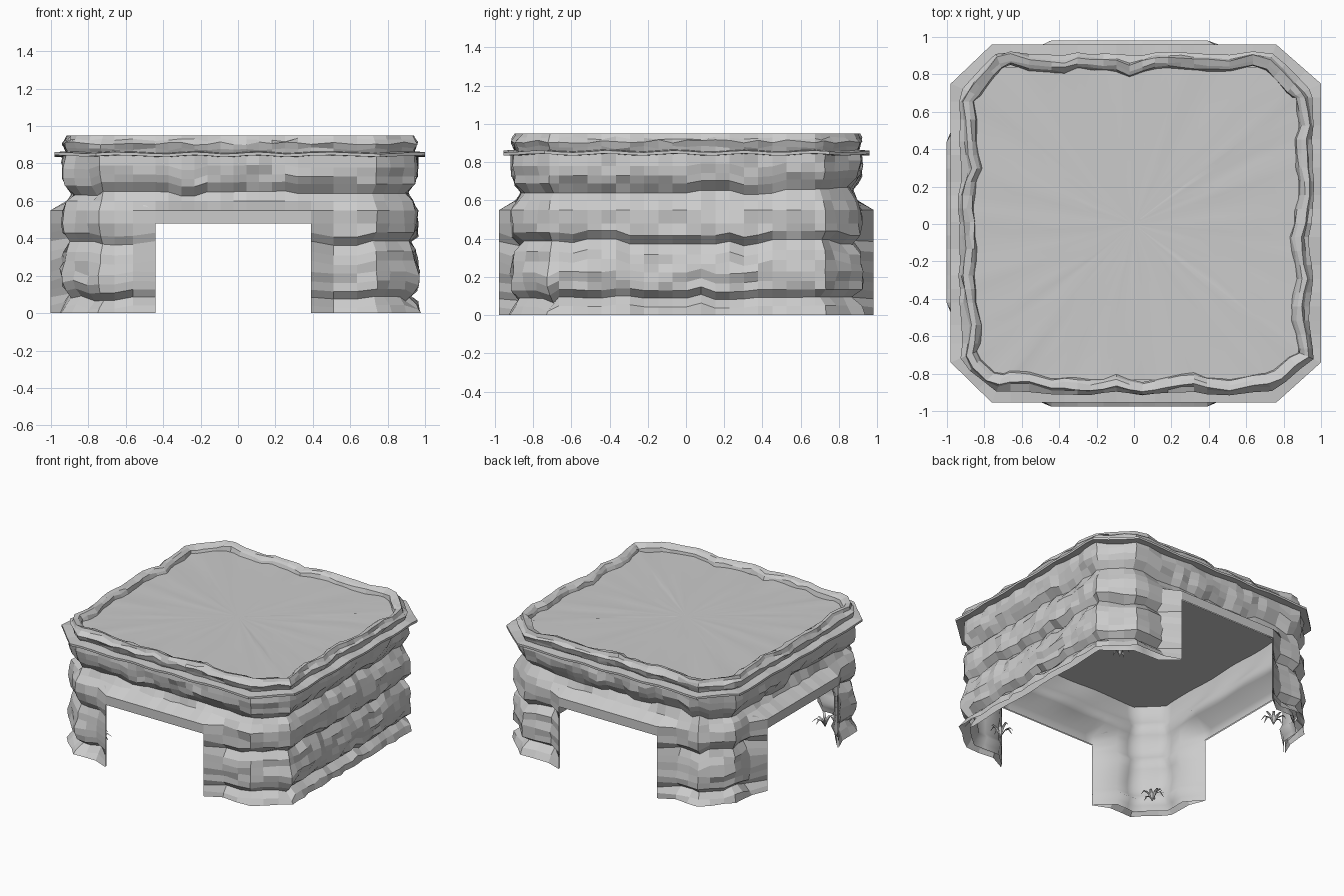
import bpy, math, random
from mathutils import Vector

if "Cube" in bpy.data.objects:
    bpy.data.objects.remove(bpy.data.objects["Cube"])

random.seed(7)

# Octagonal footprint, counter-clockwise from the front edge
CORNERS = [Vector(c) for c in [(-.76, -.955), (.76, -.955), (1, -.74), (1, .75),
                               (.76, .96), (-.76, .96), (-.98, .75), (-.98, -.74)]]
# Doorways: edge index -> (axis, low, high)
DOORS = {0: (0, -.44, .39), 4: (0, -.44, .39), 6: (1, -.42, .44)}
DOOR_TOP, FRAME_TOP = .48, .55


def normal_in(i):
    d = (CORNERS[(i + 1) % 8] - CORNERS[i % 8]).normalized()
    return Vector((-d.y, d.x))


def make_columns():
    """Plan points: (position, inward direction, in a doorway)."""
    cols = []
    for i in range(8):
        a, b = CORNERS[i], CORNERS[(i + 1) % 8]
        n, prev = normal_in(i), normal_in((i + 7) % 8)
        ts = [k / 20 for k in range(20)] if i % 2 == 0 else [0, 1 / 3, 2 / 3]
        lo = hi = None
        if i in DOORS:
            ax, l, h = DOORS[i]
            lo, hi = sorted(((v - a[ax]) / (b[ax] - a[ax])) for v in (l, h))
            m = .08
            ts = ([0, (lo - m) / 2, lo - m] + [lo + (hi - lo) * k / 12 for k in range(13)] +
                  [hi + m, (hi + m + 1) / 2])
        for t in ts:
            d = n if t > 0 else (n + prev) / (1 + n.dot(prev))
            gate = lo is not None and lo - 1e-5 <= t <= hi + 1e-5
            cols.append((a.lerp(b, t), d, gate))
    return cols


COLS = make_columns()
N = len(COLS)


def mesh_object(name, verts, faces, smooth=False):
    me = bpy.data.meshes.new(name)
    me.from_pydata(verts, [], faces)
    me.polygons.foreach_set("use_smooth", [smooth] * len(me.polygons))
    ob = bpy.data.objects.new(name, me)
    bpy.context.collection.objects.link(ob)
    return ob


def loft(name, rows, point, keep=lambda j, k: True, flip=False, smooth=False, cap=False):
    """Skin a closed loop of columns through a number of rows."""
    verts = [point(j, k) for k in range(rows) for j in range(N)]
    faces = []
    for k in range(rows - 1):
        for j in range(N):
            if keep(j, k):
                q = (k * N + j, k * N + (j + 1) % N, (k + 1) * N + (j + 1) % N, (k + 1) * N + j)
                faces.append(q[::-1] if flip else q)
    if cap:
        faces.append([(rows - 1) * N + j for j in range(N)])
    return mesh_object(name, verts, faces, smooth)


def at(j, inset, z):
    p = COLS[j][0] + COLS[j][1] * inset
    return (p.x, p.y, z)


# Layered rock profile: (height, inset from footprint)
PROFILE = [(0, .035), (.04, .05), (.085, .095), (.125, .05), (.22, .04), (.33, .06), (.385, .095),
           (.43, .05), (.54, .045), (.60, .075), (.65, .105), (.71, .06), (.77, .045), (.85, .05)]


def rock(z):
    for (z0, i0), (z1, i1) in zip(PROFILE, PROFILE[1:]):
        if z <= z1:
            return i0 + (i1 - i0) * max(0, (z - z0) / (z1 - z0))
    return PROFILE[-1][1]


ROWS = [0, .04, .085, .125, .17, .22, .28, .33, .385, .43, .48, .55, .60, .65, .70, .74, .79, .845]


def steps():
    """Random block steps along one rock stratum."""
    out, s = [], 0
    for j in range(N):
        if random.random() < .4:
            s = random.uniform(-.024, .024)
        out.append(s)
    return out


SHIFT = [steps() for _ in range(3)]


def solid(j, k):
    return not (COLS[j][2] and COLS[(j + 1) % N][2] and ROWS[k + 1] <= DOOR_TOP + 1e-4)


def outer(j, k):
    z = ROWS[k]
    if COLS[j][2] and z <= FRAME_TOP:
        return at(j, -.022, z)           # flat door frame
    jitter = random.uniform(-.015, .013)
    dz = 0 if k in (0, 10, 11, 12, len(ROWS) - 1) else SHIFT[min(k // 6, 2)][j]
    return at(j, rock(z) + jitter, z + dz)


def inner(j, k):
    z = ROWS[k]
    if COLS[j][2] and z <= FRAME_TOP:
        return at(j, -.012, z)
    return at(j, rock(z) * .6 + .072 + .006 * math.sin(j * .9 + k), z)


loft("rock_wall_outside", len(ROWS), outer, solid)
loft("rock_wall_inside", len(ROWS), inner, solid, flip=True, smooth=True)

# Flat ceiling
mesh_object("ceiling", [at(j, .08, .84) for j in range(N)], [list(range(N))[::-1]])

# Thin wavy ledge around the top
LEDGE = [(.09, .838), (.0, .84), (.0, .856), (.09, .862)]


def ledge(j, k):
    i, z = LEDGE[k]
    return at(j, i, z + .005 * math.sin(j * 1.3))


loft("ledge", 4, ledge)

# Jagged rim and its steep inner lip
RIM = [(.07, .855), (.06, .88), (.05, .91), (.07, .928), (.08, .95), (.11, .945), (.13, .93),
       (.14, .895)]
wave = [.014 * math.sin(j * 1.1) + .010 * math.sin(j * .47 + 1) + random.uniform(-.012, .012)
        for j in range(N)]


def rim(j, k):
    i, z = RIM[k]
    w = wave[j] * (1 if k > 2 else .4) + random.uniform(-.006, .006)
    dz = random.uniform(-.012, .008) if k in (1, 2, 3, 5, 6) else 0
    return at(j, i + w, min(z + dz, .95))


loft("rim", len(RIM), rim)

# Top floor with faint radial unevenness
SCALES = [1, .75, .5, .25, .04]


def floor(j, k):
    x, y, _ = at(j, .12, 0)
    f = SCALES[k]
    return (x * f, y * f, .903 + random.uniform(-.006, .006) * f)


loft("top_floor", len(SCALES), floor, smooth=True, cap=True)


# Small plants in the inside corners
def plant(name, cx, cy):
    verts, faces = [], []
    for b in range(8):
        a = b * math.tau / 8 + random.uniform(-.2, .2)
        r, h = random.uniform(.07, .105), random.uniform(.06, .10)
        d, side = Vector((math.cos(a), math.sin(a))), Vector((-math.sin(a), math.cos(a)))
        base = len(verts)
        for t, w in [(0, .005), (.35, .011), (.7, .008), (1, .001)]:
            z = h * math.sin(t * 2.5)
            for sgn in (-1, 1):
                p = Vector((cx, cy)) + d * r * t + side * w * sgn
                verts.append((p.x, p.y, z))
        faces += [(base + 2 * q, base + 2 * q + 2, base + 2 * q + 3, base + 2 * q + 1)
                  for q in range(3)]
    mesh_object(name, verts, faces)


for n, (x, y) in enumerate([(-.72, -.66), (-.68, .70), (.66, -.66), (.75, .74)]):
    plant(f"corner_plant_{n + 1}", x, y)
